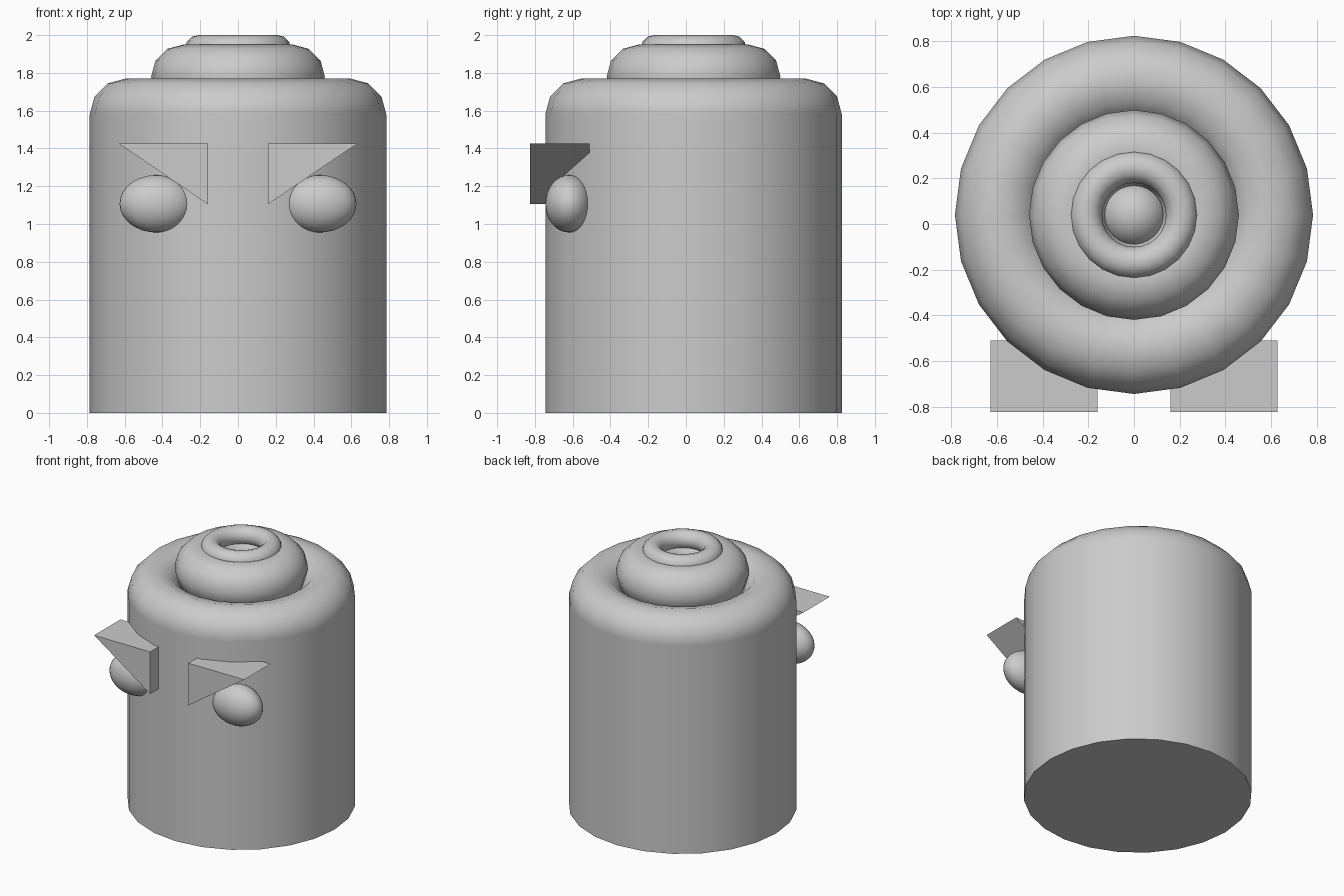
import bpy, bmesh, math
from mathutils import Matrix

old = bpy.data.objects.get("Cube")
if old:
    bpy.data.objects.remove(old, do_unlink=True)

AXIS_Y = 0.04
SIDES = 24

grey = bpy.data.materials.new("plain_grey")
grey.use_nodes = True
color = (0.6, 0.6, 0.6, 1)
grey.diffuse_color = color
grey.node_tree.nodes["Principled BSDF"].inputs["Base Color"].default_value = color


def finish(obj, name, smooth=True):
    obj.name = obj.data.name = name
    obj.data.materials.append(grey)
    if smooth:
        bpy.ops.object.select_all(action='DESELECT')
        obj.select_set(True)
        bpy.context.view_layer.objects.active = obj
        bpy.ops.object.shade_smooth_by_angle(angle=math.radians(40))
    return obj


def ring(name, major, minor, z):
    bpy.ops.mesh.primitive_torus_add(major_radius=major, minor_radius=minor,
                                     major_segments=SIDES, minor_segments=12,
                                     location=(0, AXIS_Y, z))
    return finish(bpy.context.object, name)


def ball(name, center, radii):
    bpy.ops.mesh.primitive_uv_sphere_add(segments=32, ring_count=16, radius=1, location=center)
    bpy.context.object.scale = radii
    return finish(bpy.context.object, name)


def brow(name, side):
    # Triangular prism with its deep end toward the middle
    bm = bmesh.new()
    corners = [(0.63, 1.425), (0.16, 1.425), (0.16, 1.105)]
    face = bm.faces.new([bm.verts.new((side * x, -0.825, z)) for x, z in corners])
    moved = bmesh.ops.extrude_face_region(bm, geom=[face])["geom"]
    bmesh.ops.translate(bm, vec=(0, 0.315, 0),
                        verts=[v for v in moved if isinstance(v, bmesh.types.BMVert)])
    bmesh.ops.recalc_face_normals(bm, faces=bm.faces)
    mesh = bpy.data.meshes.new(name)
    bm.to_mesh(mesh)
    bm.free()
    obj = bpy.data.objects.new(name, mesh)
    bpy.context.collection.objects.link(obj)
    return finish(obj, name, smooth=False)


# Body, with a vertex on each axis
bpy.ops.mesh.primitive_cylinder_add(vertices=SIDES, radius=0.785, depth=1.58,
                                    location=(0, AXIS_Y, 0.79))
finish(bpy.context.object, "body")

# Stacked rounded rings of the lid
ring("lid_lower_ring", 0.595, 0.19, 1.58)
ring("lid_middle_ring", 0.29, 0.17, 1.78)
top = ring("lid_top_ring", 0.21, 0.07, 1.93)
top.data.flip_normals()  # inward-facing shell

# Round knob set down in the opening
ball("lid_knob", (0, AXIS_Y, 1.75), (0.143, 0.143, 0.143))

# Eyes and slanted brows
for label, side in (("left", 1), ("right", -1)):
    ball(label + "_eye", (side * 0.432, -0.62, 1.107), (0.195, 0.125, 0.152))
    brow(label + "_brow", side)
